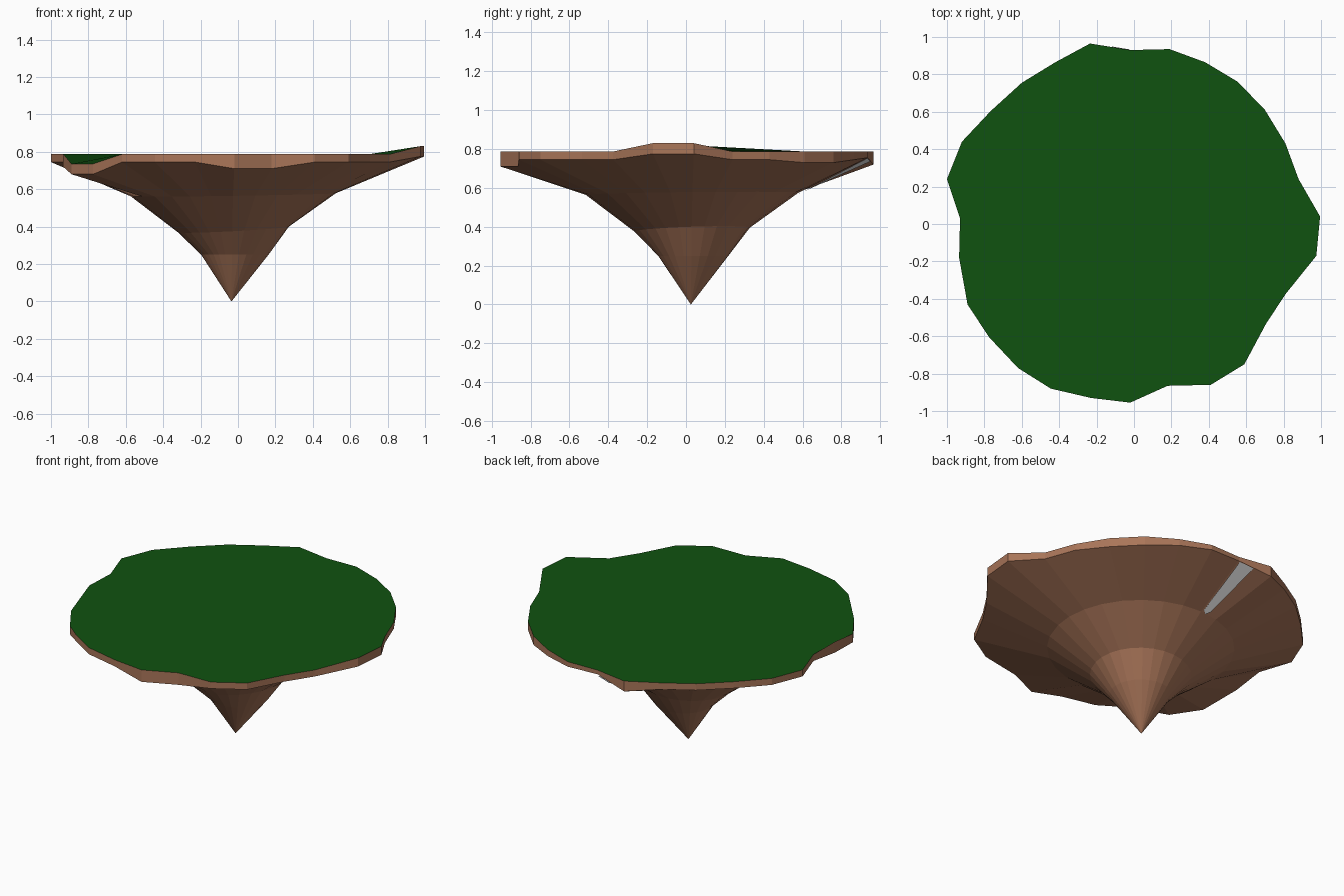
import bpy, bmesh, math
from mathutils import Vector

if "Cube" in bpy.data.objects:
    bpy.data.objects.remove(bpy.data.objects["Cube"])


def material(name, colour):
    m = bpy.data.materials.new(name)
    m.diffuse_color = (*colour, 1)
    m.use_nodes = True
    m.node_tree.nodes["Principled BSDF"].inputs["Base Color"].default_value = m.diffuse_color
    return m


def new_object(name, bm, mats):
    me = bpy.data.meshes.new(name)
    bm.normal_update()
    bm.to_mesh(me)
    bm.free()
    for m in mats:
        me.materials.append(m)
    ob = bpy.data.objects.new(name, me)
    bpy.context.collection.objects.link(ob)
    return ob


soil = material("soil brown", (0.40, 0.18, 0.10))
grass = material("grass green", (0.005, 0.085, 0.005))
stone = material("pale grey", (0.8, 0.8, 0.8))

# Irregular island outline, anticlockwise from +x
outline = [
    (.995, .04), (.88, .24), (.81, .43), (.70, .61), (.555, .76), (.38, .865), (.19, .935),
    (-.02, .93), (-.235, .965), (-.42, .865), (-.60, .755), (-.765, .605), (-.92, .44), (-1, .24),
    (-.93, .03), (-.935, -.18), (-.89, -.43), (-.775, -.605), (-.62, -.77), (-.445, -.88),
    (-.23, -.93), (-.02, -.955), (.18, -.865), (.41, -.86), (.59, -.75), (.705, -.535),
    (.81, -.375), (.975, -.17)]
n = len(outline)
tip = Vector((-.035, .025, 0))

# Rim heights: mostly level, with a few raised or sunken corners
top_z = {0: .83, 27: .83, 15: .79, 16: .735, 17: .735}
low_z = {0: .775, 27: .775, 3: .73, 4: .73, 6: .755, 7: .76, 8: .72, 15: .72,
         16: .68, 17: .68, 21: .71, 22: .71}


def ring(i, radius, z, dr=0, dz=0):
    """Point on an underside ring; dr and dz favour the +x +y side."""
    d = Vector(outline[i]) - tip.xy
    a = math.atan2(d.y, d.x)
    side = math.cos(a - 0.6)
    r = radius + dr * side
    return Vector((tip.x + r * math.cos(a), tip.y + r * math.sin(a), z + dz * side))


loops = [
    [Vector((x, y, top_z.get(i, .787))) for i, (x, y) in enumerate(outline)],
    [Vector((x, y, low_z.get(i, .745))) for i, (x, y) in enumerate(outline)],
    [ring(i, .548, .57, .012, .01) for i in range(n)],
    [ring(i, .297, .385, .012, .018) for i in range(n)],
    [ring(i, .18, .25, .022) for i in range(n)],
]

# Floating island: rim, tapering rock underside and grassy top
bm = bmesh.new()
rows = [[bm.verts.new(p) for p in loop] for loop in loops]
for upper, lower in zip(rows, rows[1:]):
    for i in range(n):
        j = (i + 1) % n
        bm.faces.new((upper[i], lower[i], lower[j], upper[j]))
point = bm.verts.new(tip)
for i in range(n):
    bm.faces.new((rows[-1][i], point, rows[-1][(i + 1) % n]))
bm.faces.new(rows[0]).material_index = 1
new_object("floating_island", bm, [soil, grass])

# Pale strip on the underside near the back rim
k = 7
a, b = loops[1][k], loops[1][k + 1]
c, d = loops[2][k], loops[2][k + 1]
out = Vector((0, .003, -.006))
bm = bmesh.new()
strip = [a.lerp(b, .02), a.lerp(b, .45)]
strip += [a.lerp(c, .93).lerp(b.lerp(d, .93), .42), c.lerp(d, .25), a.lerp(c, .95).lerp(b.lerp(d, .95), .04)]
bm.faces.new([bm.verts.new(p + out) for p in strip])
bmesh.ops.recalc_face_normals(bm, faces=bm.faces)
bm.normal_update()
for f in bm.faces:
    if f.normal.z > 0:
        f.normal_flip()
new_object("underside_strip", bm, [stone])
